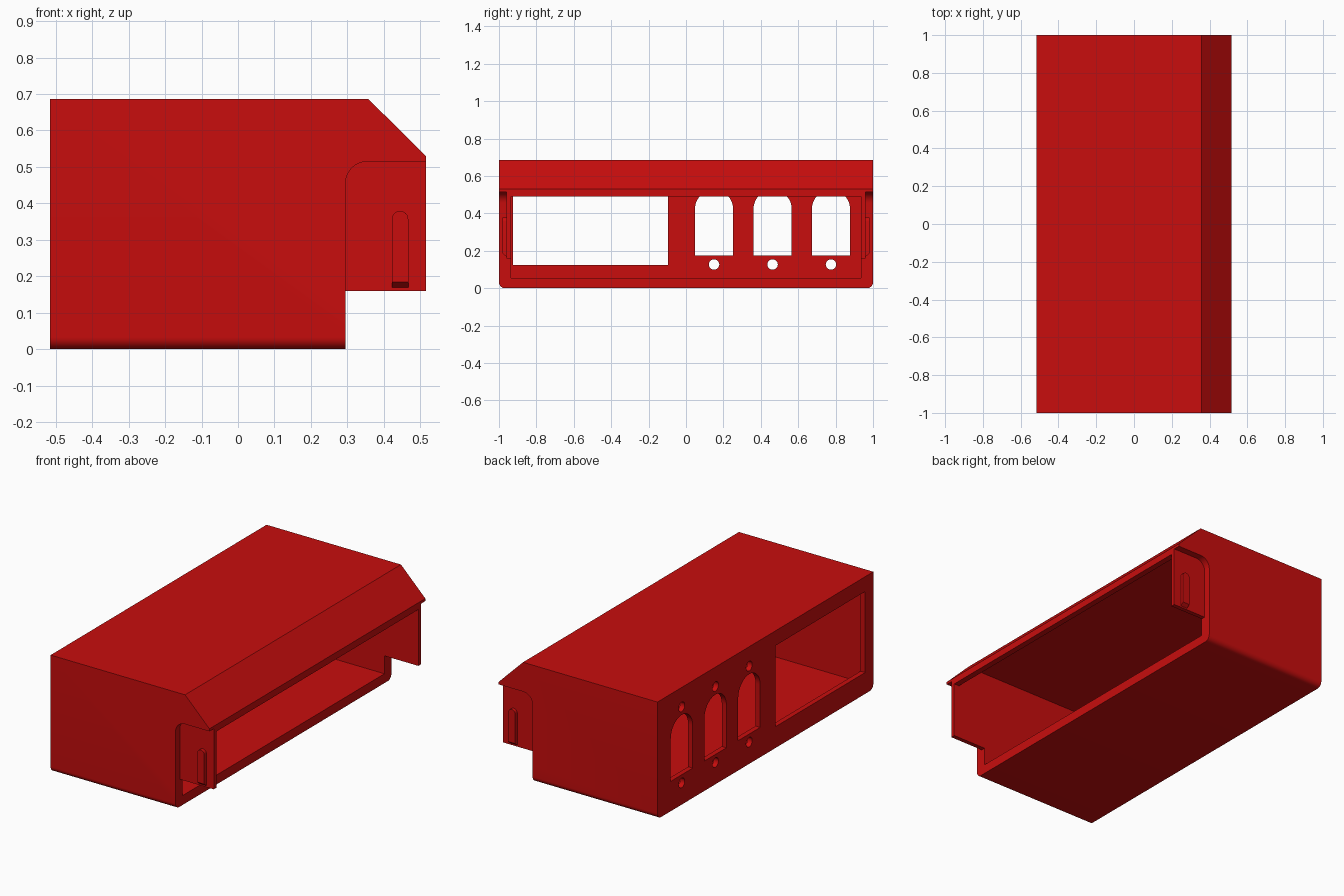
import bpy, bmesh, math
from mathutils import Vector

if "Cube" in bpy.data.objects:
    bpy.data.objects.remove(bpy.data.objects["Cube"])

red = bpy.data.materials.new("red")
red.diffuse_color = (0.58, 0.004, 0.004, 1)
red.use_nodes = True
red.node_tree.nodes["Principled BSDF"].inputs["Base Color"].default_value = red.diffuse_color


def prism(name, pts, axis, a, b):
    """Extrude a 2D outline: (x, z) along y, or (y, z) along x."""
    bm = bmesh.new()
    place = (lambda p, d: (p[0], d, p[1])) if axis == 'y' else (lambda p, d: (d, p[0], p[1]))
    face = bm.faces.new([bm.verts.new(place(p, a)) for p in pts])
    out = bmesh.ops.extrude_face_region(bm, geom=[face])
    shift = Vector((0, b - a, 0)) if axis == 'y' else Vector((b - a, 0, 0))
    bmesh.ops.translate(bm, vec=shift, verts=[v for v in out['geom'] if isinstance(v, bmesh.types.BMVert)])
    bmesh.ops.recalc_face_normals(bm, faces=bm.faces)
    me = bpy.data.meshes.new(name)
    bm.to_mesh(me)
    bm.free()
    me.materials.append(red)
    ob = bpy.data.objects.new(name, me)
    bpy.context.collection.objects.link(ob)
    return ob


def arc(cx, cz, r, a0, a1, n):
    return [(cx + r * math.cos(math.radians(a0 + (a1 - a0) * i / n)),
             cz + r * math.sin(math.radians(a0 + (a1 - a0) * i / n))) for i in range(n + 1)]


def activate(ob):
    bpy.ops.object.select_all(action='DESELECT')
    ob.select_set(True)
    bpy.context.view_layer.objects.active = ob


def cut(ob, cutter):
    activate(ob)
    m = ob.modifiers.new("cut", 'BOOLEAN')
    m.operation, m.solver, m.object = 'DIFFERENCE', 'EXACT', cutter
    bpy.ops.object.modifier_apply(modifier=m.name)
    bpy.data.objects.remove(cutter)


# Outer housing with chamfered top edge and stepped lower front
housing = prism("housing", [(-.515, 0), (.295, 0), (.295, .16), (.515, .16),
                            (.515, .53), (.357, .687), (-.515, .687)], 'y', -1, 1)

# Rounded lower long-side edges
bm = bmesh.new()
bm.from_mesh(housing.data)
low = [e for e in bm.edges if all(v.co.z < .001 for v in e.verts)
       and abs(e.verts[0].co.y - e.verts[1].co.y) < .001]
bmesh.ops.bevel(bm, geom=low, offset=.033, segments=8, profile=.5, affect='EDGES')
bm.to_mesh(housing.data)
bm.free()

# Hollow interior, open towards the front lip
cut(housing, prism("cavity", [(-.485, .055), (.6, .055), (.6, .49), (.48, .49),
                              (.335, .635), (-.485, .635)], 'y', -.935, .935))

# Thinned side tabs
recess = [(.295, .1), (.6, .1), (.6, .515)] + arc(.355, .455, .06, 90, 180, 10)
for s in (-1, 1):
    cut(housing, prism("recess", recess, 'y', .96 * s, 1.1 * s))

# Large rectangular window in the back wall
cut(housing, prism("window", [(-.925, .125), (-.095, .125), (-.095, .6), (-.925, .6)],
                   'x', -.6, -.4))

# Three arched windows, each with a screw hole above and below
for y in (.15, .463, .775):
    arch = [(y - .102, .175), (y + .102, .175)] + arc(y, .424, .102, 0, 180, 24)
    cut(housing, prism("arch", arch, 'x', -.6, -.4))
    for z in (.127, .573):
        cut(housing, prism("hole", arc(y, z, .028, 0, 360, 24)[:-1], 'x', -.6, -.4))

activate(housing)
bpy.ops.object.shade_smooth_by_angle(angle=math.radians(30))

# Round-topped catch ridges on the side tabs, sloped at the lower end
for s, side in ((-1, "front"), (1, "back")):
    outline = [(.422, .165), (.467, .165)] + arc(.4445, .357, .0225, 0, 180, 12)
    ridge = prism(side + "_catch_ridge", outline, 'y', .955 * s, .98 * s)
    for v in ridge.data.vertices:
        if v.co.z < .17 and abs(v.co.y) > .97:
            v.co.z = .185
    activate(ridge)
    bpy.ops.object.shade_smooth_by_angle(angle=math.radians(30))
